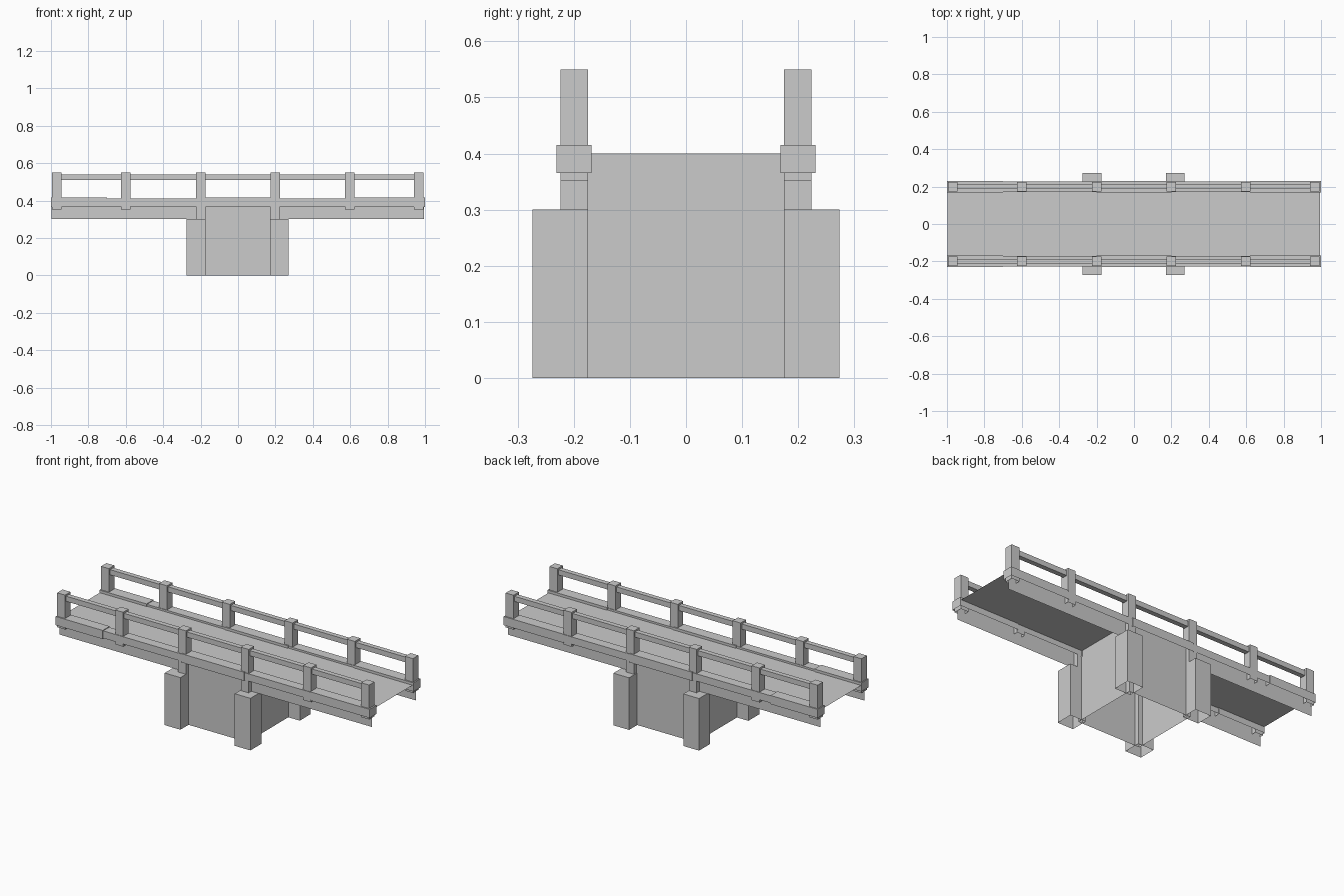
import bpy, bmesh
from mathutils import Vector

if "Cube" in bpy.data.objects:
    bpy.data.objects.remove(bpy.data.objects["Cube"], do_unlink=True)

stone = bpy.data.materials.new("plain_grey")
stone.use_nodes = True
GREY = (0.6, 0.6, 0.6, 1)
stone.diffuse_color = GREY
stone.node_tree.nodes["Principled BSDF"].inputs["Base Color"].default_value = GREY

CX = -0.002       # centre of the span along x
DECK_X = 0.996    # half length of the deck
HALF = 0.2        # half width of deck and pier


def box(name, x, y, z, skip):
    """Box from (low, high) ranges; skip leaves out faces by a normal test."""
    bm = bmesh.new()
    bmesh.ops.create_cube(bm, size=1)
    bm.normal_update()
    gone = [f for f in bm.faces if skip(f.normal)]
    bmesh.ops.delete(bm, geom=gone, context="FACES")
    for v in bm.verts:
        v.co = Vector([(r[0] + r[1]) / 2 + c * (r[1] - r[0])
                       for c, r in zip(v.co, (x, y, z))])
    mesh = bpy.data.meshes.new(name)
    bm.to_mesh(mesh)
    bm.free()
    mesh.materials.append(stone)
    obj = bpy.data.objects.new(name, mesh)
    bpy.context.collection.objects.link(obj)


def around(c, half):
    return (c - half, c + half)


def bottom(n):
    return n.z < -0.5


# Deck: thin channel with open ends and underside
box("deck", around(CX, DECK_X), (-HALF, HALF), (0.3, 0.4),
    lambda n: bottom(n) or abs(n.x) > 0.5)

# Pier: open shell whose walls meet the deck
box("pier", around(CX, HALF), (-HALF, HALF), (0, 0.4), lambda n: abs(n.z) > 0.5)

posts = [-0.97, -0.6, -0.2, 0.2, 0.597, 0.967]
breaks = [-1, -0.7, -0.2, 0.2, 0.62, 1]

for side, label in ((-1, "front"), (1, "back")):
    def across(inner, outer):
        return tuple(sorted((side * inner, side * outer)))

    # Corner buttresses of the pier
    for sx in (-1, 1):
        box(label + "_buttress", around(CX + sx * 0.223, 0.05),
            across(0.175, 0.274), (0, 0.3), bottom)

    # Railing posts; the two over the pier reach down to the buttresses
    for px in posts:
        low = 0.3 if abs(px) < 0.3 else 0.352
        box(label + "_post", around(px, 0.025), across(0.175, 0.224),
            (low, 0.55), bottom)

    # Handrail, open where it enters the end posts
    box(label + "_handrail", (posts[0], posts[-1]), across(0.186, 0.214),
        (0.51, 0.54), lambda n: abs(n.x) > 0.5)

    # Hollow curb stones of slightly uneven size, straddling the deck edge
    for i, (a, b) in enumerate(zip(breaks, breaks[1:])):
        d = 0.004 * (i % 2)
        box(label + "_curb_stone", (a, b), across(0.168 + d, 0.231 - d),
            (0.365 + d, 0.415 - d), bottom)
